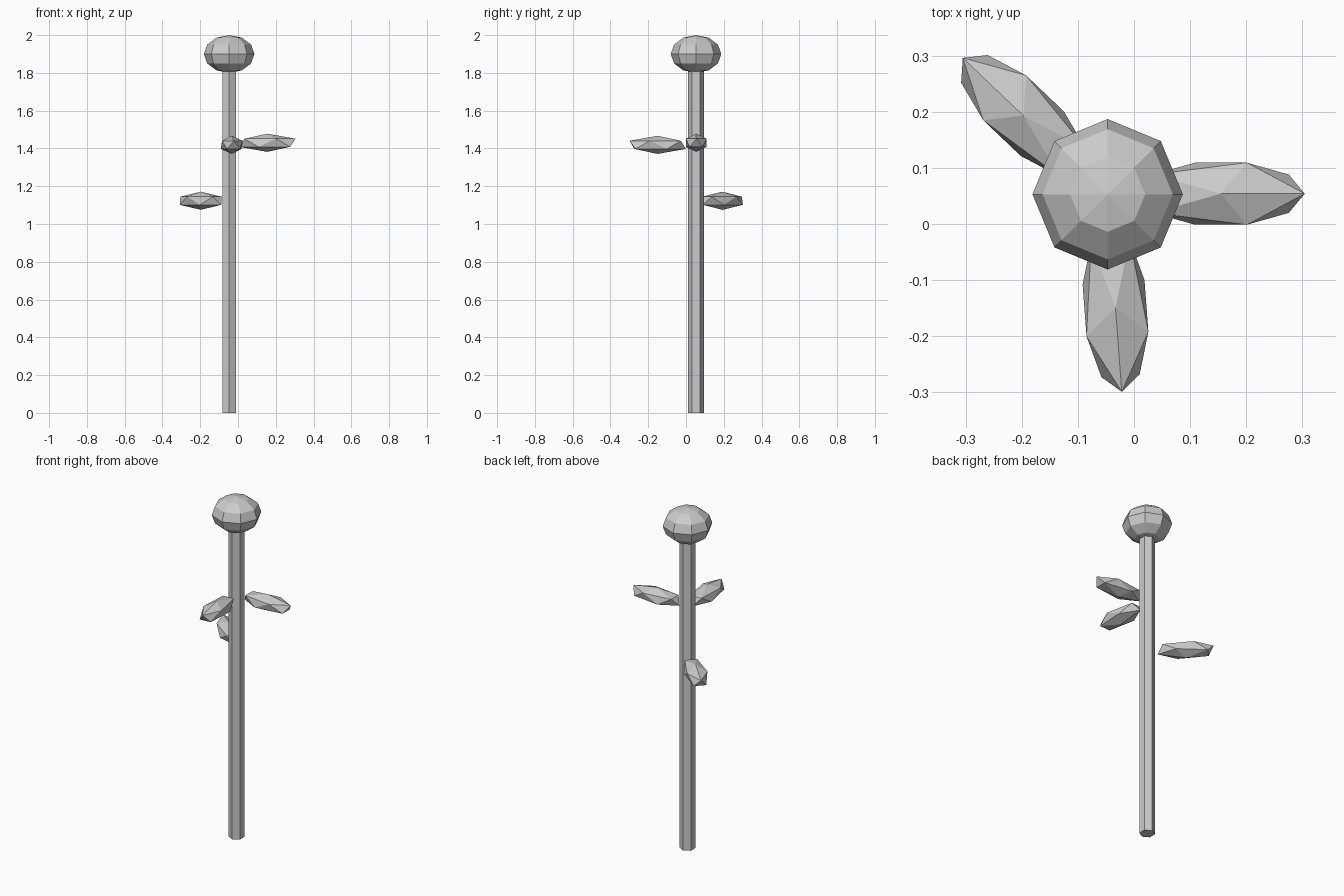
import bpy
from math import radians

if "Cube" in bpy.data.objects:
    bpy.data.objects.remove(bpy.data.objects["Cube"])

CX, CY = -0.047, 0.053  # axis of the stem

# Stem: six-sided post, running slightly into the head
H = 1.82
bpy.ops.mesh.primitive_cylinder_add(vertices=6, radius=0.042, depth=H,
                                    location=(CX, CY, H / 2))
bpy.context.object.name = "stem"

# Flower head: squashed low-poly ball
bpy.ops.mesh.primitive_uv_sphere_add(segments=8, ring_count=6, radius=1,
                                     location=(CX, CY, 1.9))
head = bpy.context.object
head.name = "flower_head"
head.scale = (0.134, 0.134, 0.1)


# Leaves: stretched icosahedra pointing outward
def leaf(name, location, angle):
    bpy.ops.mesh.primitive_ico_sphere_add(subdivisions=1, radius=1, location=location,
                                          rotation=(0, 0, radians(angle)))
    obj = bpy.context.object
    obj.name = name
    obj.scale = (0.167, 0.065, 0.048)


leaf("right_leaf", (0.155, 0.054, 1.43), 0)
leaf("front_leaf", (-0.033, -0.15, 1.419), -85.7)
leaf("back_left_leaf", (-0.197, 0.193, 1.123), 136.4)
